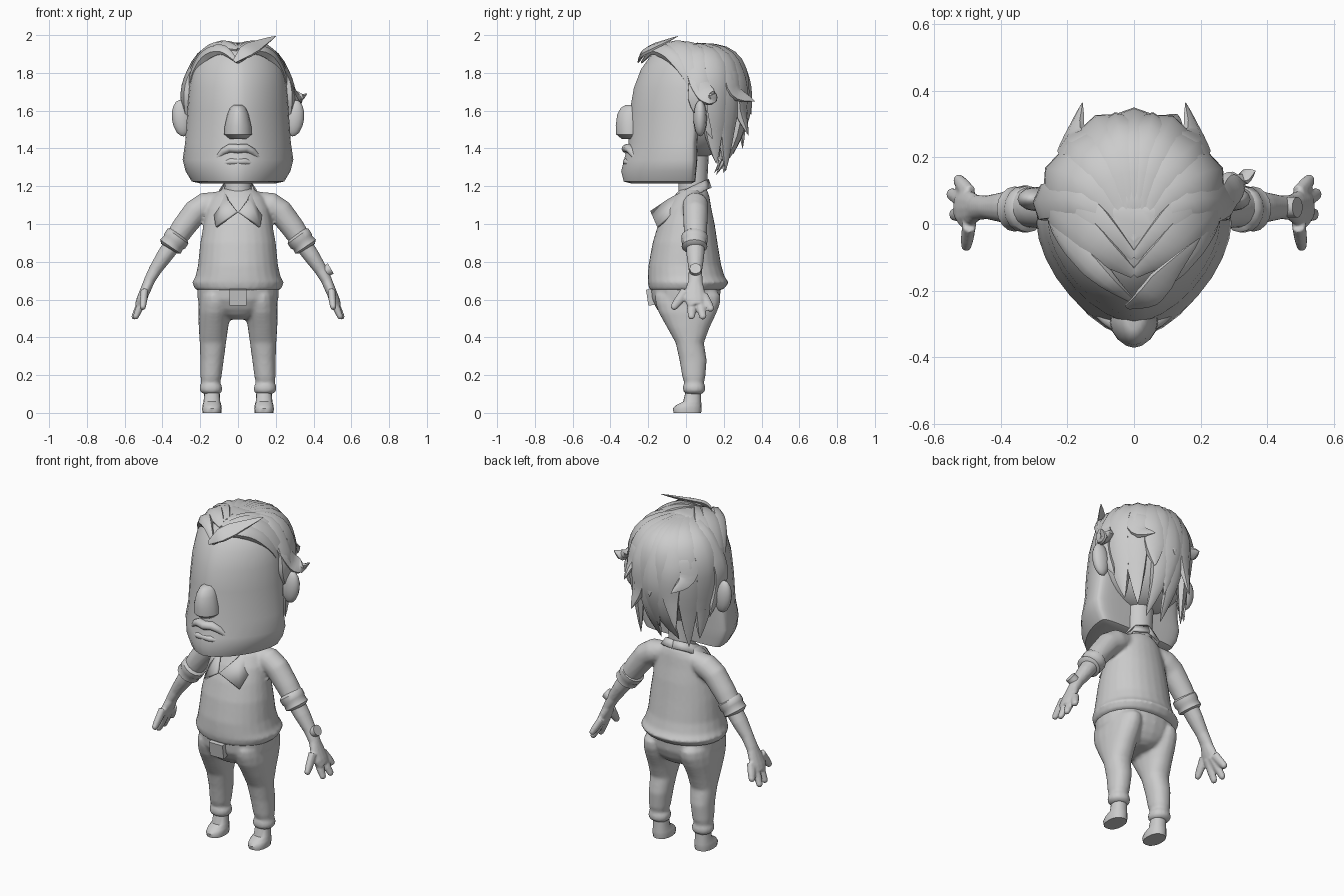
import bpy, bmesh, math
from mathutils import Vector as V

grey = bpy.data.materials.new("plain grey")
grey.diffuse_color = (0.6, 0.6, 0.6, 1)


def make(name, verts, faces):
    me = bpy.data.meshes.new(name)
    me.from_pydata([tuple(v) for v in verts], [], faces)
    bm = bmesh.new()
    bm.from_mesh(me)
    bmesh.ops.recalc_face_normals(bm, faces=bm.faces)
    bm.to_mesh(me)
    bm.free()
    me.materials.append(grey)
    ob = bpy.data.objects.new(name, me)
    bpy.context.collection.objects.link(ob)
    return ob


def skin(name, rings):
    """Join rings of equal size into a closed skin."""
    n = len(rings[0])
    faces = [(i * n + j, i * n + (j + 1) % n, (i + 1) * n + (j + 1) % n, (i + 1) * n + j)
             for i in range(len(rings) - 1) for j in range(n)]
    faces += [tuple(range(n)), tuple(range((len(rings) - 1) * n, len(rings) * n))]
    return make(name, [v for r in rings for v in r], faces)


def body(name, rows, n=24, e=2.0, yc=None, x=0, eb=None):
    """Stack of flat rounded rings: (z, half width, front y, back y[, centre x])."""
    rings = []
    for r in rows:
        z, w, f, b = r[:4]
        cx = r[4] if len(r) > 4 else x
        c = (f + b) / 2 if yc is None else yc
        ring = []
        for j in range(n):
            a = 2 * math.pi * j / n
            ca, sa = math.cos(a), math.sin(a)
            p = 2 / (eb if eb and sa > 0 else e)
            px = math.copysign(abs(ca) ** p, ca) * w
            py = abs(sa) ** p * ((b - c) if sa > 0 else (f - c))
            ring.append(V((cx + px, c + py, z)))
        rings.append(ring)
    return skin(name, rings)


def tube(name, pts, sizes, n=12, side=lambda p: V((0, 1, 0))):
    """Sweep an ellipse (size along side direction, size across it) through points."""
    pts = [V(p) for p in pts]
    rings = []
    for i, p in enumerate(pts):
        t = (pts[min(i + 1, len(pts) - 1)] - pts[max(i - 1, 0)]).normalized()
        u = side(p)
        u = (u - t * u.dot(t)).normalized()
        w = t.cross(u)
        a, b = sizes[i]
        rings.append([p + u * a * math.cos(2 * math.pi * j / n) + w * b * math.sin(2 * math.pi * j / n)
                      for j in range(n)])
    return skin(name, rings)


def fuse(name, obs, voxel=.01, rounds=4):
    """Melt overlapping parts into one smooth surface."""
    bpy.ops.object.select_all(action='DESELECT')
    for o in obs:
        o.select_set(True)
    bpy.context.view_layer.objects.active = obs[0]
    bpy.ops.object.join()
    obs[0].name = name
    m = obs[0].modifiers.new("melt", 'REMESH')
    m.mode, m.voxel_size, m.use_smooth_shade = 'VOXEL', voxel, True
    s = obs[0].modifiers.new("soften", 'SMOOTH')
    s.factor, s.iterations = .5, rounds


def smooth_path(pts, k=4):
    p = [V(q) for q in pts]
    p = [2 * p[0] - p[1]] + p + [2 * p[-1] - p[-2]]
    out = []
    for i in range(1, len(p) - 2):
        for s in range(k):
            t = s / k
            out.append(0.5 * (2 * p[i] + (p[i + 1] - p[i - 1]) * t
                              + (2 * p[i - 1] - 5 * p[i] + 4 * p[i + 1] - p[i + 2]) * t * t
                              + (3 * p[i] - p[i - 1] - 3 * p[i + 1] + p[i + 2]) * t ** 3))
    return out + [p[-2]]


def lock(name, pts, width, thick=0.03, start=0.25, taper=2.4):
    """Leaf-shaped strand of hair, flat against the skull."""
    path = smooth_path(pts)
    sizes = []
    for i in range(len(path)):
        t = i / (len(path) - 1)
        g = min(1, start + 2.2 * t) * min(1, taper * (1 - t)) ** 0.8 + 0.02
        sizes.append((thick * g, width * g))
    return tube(name, path, sizes, 6, lambda p: p - V((0, 0.05, 1.62)))


def ball(name, loc, size, rot=(0, 0, 0), u=16, v=10):
    bpy.ops.mesh.primitive_uv_sphere_add(segments=u, ring_count=v, location=loc, rotation=rot)
    ob = bpy.context.object
    ob.name, ob.scale = name, size
    ob.data.materials.append(grey)


# wedge-fronted head, nose and neck
body("head", [(1.215, .2, -.29, .03), (1.225, .245, -.33, .05), (1.28, .278, -.343, .055),
              (1.34, .293, -.328, .06), (1.43, .28, -.304, .06), (1.6, .268, -.297, .08),
              (1.72, .258, -.276, .1), (1.82, .238, -.238, .1), (1.9, .195, -.18, .1),
              (1.945, .13, -.12, .08), (1.96, .05, -.04, .04)], 32, 1.65, 0.0, eb=5)
body("nose", [(1.45, .045, -.34, -.22), (1.475, .073, -.37, -.22), (1.52, .07, -.372, -.22),
              (1.58, .056, -.364, -.22), (1.615, .042, -.345, -.22), (1.63, .025, -.32, -.22)], 16, 1.8)
body("neck", [(1.08, .085, -.05, .12), (1.17, .072, -.04, .11), (1.36, .08, -.04, .12)], 16)

# downturned lips
tube("upper_lip", [(-.115, -.265, 1.345), (-.075, -.285, 1.385), (-.04, -.303, 1.402), (0, -.313, 1.398),
                   (.04, -.303, 1.402), (.075, -.285, 1.385), (.115, -.265, 1.345)],
     [(.01, .01), (.025, .02), (.028, .024), (.028, .025), (.028, .024), (.025, .02), (.01, .01)], 10)
tube("lower_lip", [(-.08, -.29, 1.32), (-.04, -.313, 1.33), (.04, -.313, 1.33), (.08, -.29, 1.32)],
     [(.01, .01), (.022, .018), (.022, .018), (.01, .01)], 10)

# hair cap on the skull
ball("hair_cap", (0, .06, 1.655), (.268, .235, .305), u=24, v=14)


def skull(a, t, k=1.0):
    a, t = math.radians(a), math.radians(t)
    return (.265 * k * math.sin(t) * math.sin(a), .06 + .24 * k * math.sin(t) * math.cos(a),
            1.655 + .305 * k * math.cos(t))


# back strands fanning from the crown: angle, last polar angle, tip, width
crown = (0, -.05, 1.95)
for a, t, tip, w in [(0, 105, (0, .25, 1.37), .065), (22, 100, (.13, .33, 1.47), .063),
                     (-22, 100, (-.14, .3, 1.4), .063), (44, 118, (.15, .21, 1.28), .068),
                     (-44, 118, (-.16, .2, 1.27), .068), (66, 120, (.2, .16, 1.32), .066),
                     (-66, 120, (-.21, .17, 1.32), .066), (88, 95, (.255, .14, 1.45), .06),
                     (-88, 95, (-.255, .14, 1.45), .06), (11, 125, (.05, .16, 1.26), .06),
                     (-11, 125, (-.06, .15, 1.27), .06)]:
    k = 1.05 if abs(a) < 30 else 1.0
    lock("back_strand", [crown, skull(a, 35, 1.02), skull(a, 70, k), skull(a, t, k), tip], w, .04, taper=3.2)

# short flicked strands standing off the back
for s in (1, -1):
    lock("flicked_strand", [skull(s * 40, 30), skull(s * 42, 60, 1.05), skull(s * 40, 82, 1.07),
                            (s * .155, .365, 1.65)], .06, .03)
lock("flicked_strand", [skull(0, 25), skull(0, 55, 1.06), skull(0, 80, 1.1), (0, .345, 1.58)], .05, .03)

for s in (1, -1):
    # fringe swept from the parting to the temples
    lock("fringe_low", [(0, -.235, 1.855), (s * .08, -.17, 1.92), (s * .165, -.08, 1.895),
                        (s * .235, 0, 1.79), (s * .258, .045, 1.66)], .042, .03, .15)
    lock("fringe_high", [(0, -.15, 1.925), (s * .09, -.08, 1.94), (s * .175, 0, 1.89),
                         (s * .25, .06, 1.76), (s * .268, .1, 1.6)], .062, .033)
    lock("fringe_top", [(0, -.1, 1.945), (s * .085, -.02, 1.94), (s * .17, .06, 1.88),
                        (s * .235, .12, 1.75), (s * .24, .16, 1.5)], .06, .035)
    # ears
    ball("ear", (s * .298, .075, 1.56), (.052, .036, .097), (0, s * .12, 0), 12, 8)
lock("side_flick", [(.2, 0, 1.87), (.255, .05, 1.77), (.285, .1, 1.69), (.325, .135, 1.665), (.365, .16, 1.69)],
     .055, .028)
lock("quiff", [(-.02, -.25, 1.86), (.04, -.22, 1.91), (.1, -.15, 1.945), (.2, -.04, 1.995)], .045, .015)

# shirt with rolled hem, sleeves melted in
shirt = [body("shirt", [(.645, .2, -.18, .16), (.655, .228, -.195, .2), (.69, .242, -.202, .227),
                        (.72, .226, -.202, .205), (.78, .212, -.199, .187), (.9, .2, -.177, .167),
                        (1.0, .182, -.147, .152), (1.08, .165, -.11, .135), (1.14, .14, -.07, .125),
                        (1.175, .1, -.04, .115), (1.19, .07, -.02, .1)], 28, 2.1)]

# pointed collar as a bent strip, both halves
top = [(0, .115, 1.235), (.062, .09, 1.225), (.075, .02, 1.19), (.055, -.09, 1.13), (.004, -.185, 1.065)]
low = [(0, .13, 1.19), (.092, .1, 1.18), (.108, .01, 1.12), (.122, -.08, 1.045), (.115, -.15, .985)]
for s in (1, -1):
    strip = [(s * x, y, z) for x, y, z in top + low]
    ob = make("collar", strip, [(i, i + 1, i + 6, i + 5) for i in range(4)])
    m = ob.modifiers.new("thickness", 'SOLIDIFY')
    m.thickness, m.offset = .014, 0

# arms
for s in (1, -1):
    def mir(pts):
        return [(s * x, y, z) for x, y, z in pts]
    shirt.append(tube("sleeve", mir([(.08, .05, 1.125), (.17, .05, 1.1), (.225, .05, 1.065), (.29, .05, .98),
                                     (.345, .05, .9)]),
                      [(.05, .05), (.069, .069), (.067, .067), (.063, .063), (.058, .056)], 16))
    tube("sleeve_cuff", mir([(.31, .045, .945), (.318, .045, .935), (.335, .045, .91), (.342, .045, .902),
                             (.358, .045, .88), (.364, .045, .87)]),
         [(.055, .055), (.07, .068), (.07, .068), (.064, .062), (.068, .066), (.05, .05)], 16)
    arm = [tube("forearm", mir([(.33, .05, .915), (.39, .05, .83), (.44, .05, .755), (.47, .05, .7),
                                (.495, .045, .645)]),
                [(.051, .049), (.047, .043), (.036, .034), (.038, .029), (.045, .023)], 14),
           tube("palm", mir([(.465, .05, .71), (.49, .047, .65), (.512, .047, .6), (.525, .055, .57)]),
                [(.034, .029), (.052, .028), (.058, .026), (.045, .022)], 12)]
    # thumb and fingers
    for f, tip in (("thumb", (.505, -.073, .55)), ("finger_front", (.546, .028, .497)),
                   ("finger_middle", (.555, .092, .497)), ("finger_back", (.532, .138, .54))):
        base = V((.495, .0 if f == "thumb" else .05 + (tip[1] - .06) * .5, .645 if f == "thumb" else .62))
        pts = [base, base.lerp(V(tip), .6), base.lerp(V(tip), .92), tip]
        arm.append(tube(f, mir(pts), [(.03, .022), (.025, .02), (.019, .016), (.01, .01)], 8))
    fuse("arm", arm, .006, 3)
fuse("shirt", shirt, .01, 4)

# wrist watch
bpy.ops.mesh.primitive_cylinder_add(vertices=16, radius=.031, depth=.03, location=(.478, .05, .757),
                                    rotation=(0, math.radians(60), 0))
bpy.context.object.name = "watch"
bpy.context.object.data.materials.append(grey)

# trousers melted from seat and legs
trousers = [body("trouser_seat", [(.495, .05, -.08, .1), (.515, .12, -.125, .135), (.55, .19, -.155, .16),
                                  (.6, .214, -.182, .18), (.68, .218, -.19, .185)], 24, 2.2)]
for s in (1, -1):
    trousers.append(body("trouser_leg", [(z, w, f, b, s * cx) for z, w, f, b, cx in [
        (.1, .045, 0, .085, .14), (.115, .06, -.017, .102, .143), (.14, .06, -.017, .102, .143),
        (.16, .05, -.01, .095, .145), (.19, .056, -.02, .103, .143), (.28, .062, -.035, .11, .137),
        (.37, .07, -.055, .095, .133), (.45, .078, -.1, .125, .13), (.53, .086, -.145, .163, .125),
        (.58, .086, -.162, .182, .122), (.62, .08, -.165, .183, .122), (.65, .06, -.15, .16, .122)]], 18, 2.2))
    # shoes
    body("shoe", [(z, w, f, b, s * .138) for z, w, f, b in [
        (0, .05, -.065, .08), (.022, .052, -.07, .083), (.04, .05, -.055, .083), (.06, .044, -.015, .08),
        (.12, .04, .0, .08)]], 16, 2.3)
fuse("trousers", trousers, .01, 5)

# belt buckle
bpy.ops.mesh.primitive_cube_add(size=1, location=(0, -.188, .612), rotation=(.15, 0, 0))
buckle = bpy.context.object
buckle.name, buckle.scale = "belt_buckle", (.09, .035, .085)
buckle.data.materials.append(grey)

bpy.ops.object.select_all(action='SELECT')
bpy.context.view_layer.objects.active = buckle
bpy.ops.object.shade_smooth_by_angle(angle=math.radians(45))
